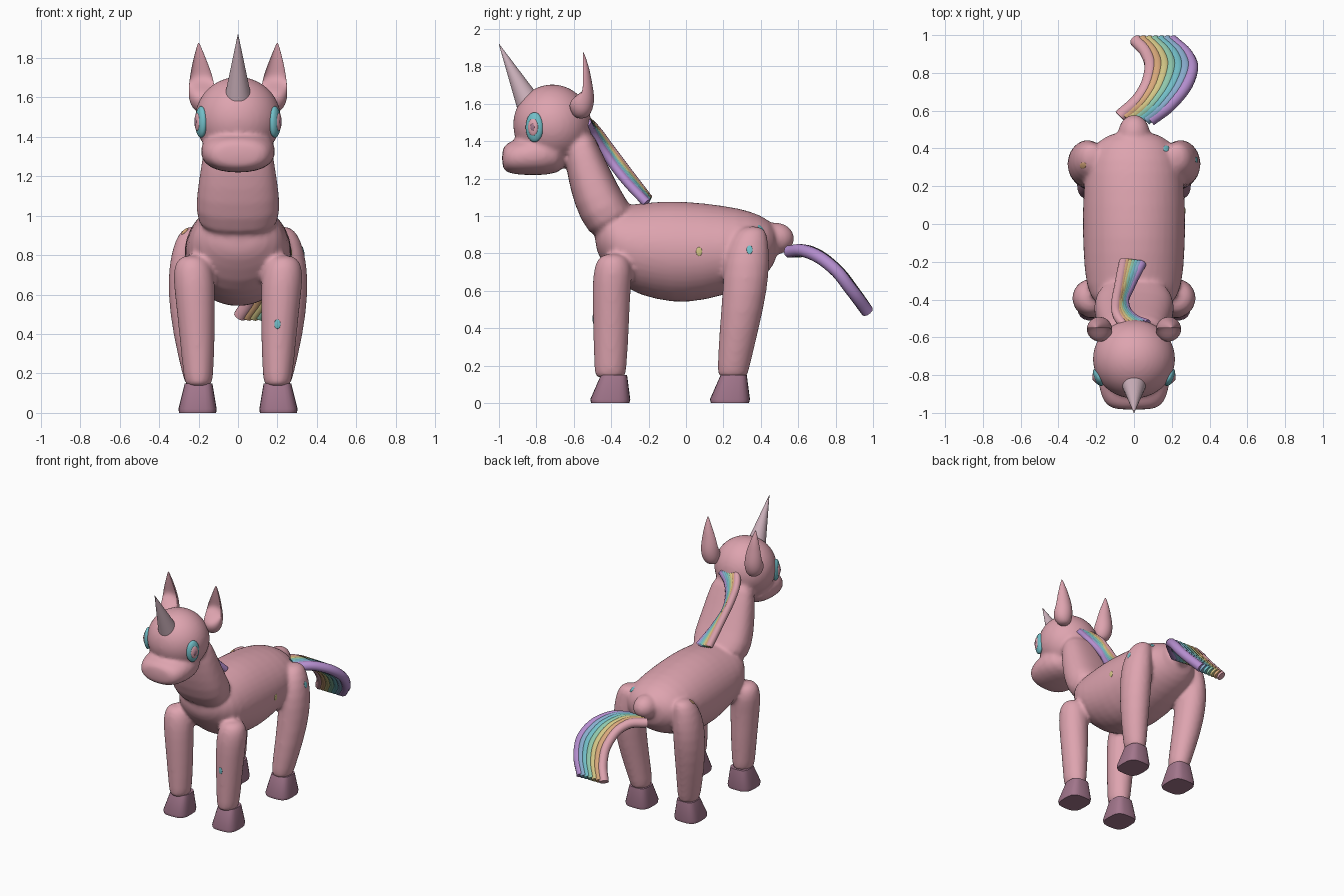
import bpy, bmesh
from math import sin, cos, pi, radians
from mathutils import Vector, Matrix

if "Cube" in bpy.data.objects:
    bpy.data.objects.remove(bpy.data.objects["Cube"])


def material(name, rgb):
    m = bpy.data.materials.new(name)
    m.use_nodes = True
    m.diffuse_color = (*rgb, 1)
    m.node_tree.nodes["Principled BSDF"].inputs["Base Color"].default_value = (*rgb, 1)
    return m


PINK = material("pink", (.73, .37, .43))
MAUVE = material("hoof mauve", (.36, .18, .26))
PALE = material("pale horn", (.62, .45, .51))
ORANGE = material("orange", (.70, .40, .20))
YELLOW = material("yellow", (.66, .57, .24))
GREEN = material("green", (.28, .58, .42))
CYAN = material("cyan", (.17, .52, .58))
BLUE = material("blue", (.25, .42, .62))
PURPLE = material("purple", (.46, .27, .62))
RAINBOW = [PINK, ORANGE, YELLOW, GREEN, CYAN, BLUE, PURPLE]


def loft(bm, rings, power=2.0, n=20):
    """Skin closed superellipse rings given as (centre, half axis u, half axis v)."""
    e = 2 / power
    loops = []
    for c, u, v in rings:
        loop = []
        for i in range(n):
            a = 2 * pi * i / n
            s, t = [abs(f) ** e * (1 if f > 0 else -1) for f in (cos(a), sin(a))]
            loop.append(bm.verts.new(Vector(c) + Vector(u) * s + Vector(v) * t))
        loops.append(loop)
    for a, b in zip(loops, loops[1:]):
        for i in range(n):
            j = (i + 1) % n
            bm.faces.new((a[i], a[j], b[j], b[i]))
    bm.faces.new(loops[0][::-1])
    bm.faces.new(loops[-1])
    return [v for loop in loops for v in loop]


def along_y(rows):
    return [((0, y, z), (w, 0, 0), (0, 0, h)) for y, z, w, h in rows]


def along_z(rows, side=1):
    return [((side * x, y, z), (rx, 0, 0), (0, ry, 0)) for z, x, y, rx, ry in rows]


def ball(bm, centre, size, turn=None):
    m = Matrix.Translation(centre) @ (turn or Matrix()) @ Matrix.Diagonal((*size, 1))
    bmesh.ops.create_uvsphere(bm, u_segments=24, v_segments=14, radius=1, matrix=m)


def finish(name, bm, mat, subdiv=0, angle=180):
    bmesh.ops.recalc_face_normals(bm, faces=bm.faces[:])
    me = bpy.data.meshes.new(name)
    bm.to_mesh(me)
    bm.free()
    me.materials.append(mat)
    ob = bpy.data.objects.new(name, me)
    bpy.context.collection.objects.link(ob)
    bpy.ops.object.select_all(action='DESELECT')
    ob.select_set(True)
    bpy.context.view_layer.objects.active = ob
    bpy.ops.object.shade_smooth_by_angle(angle=radians(angle))
    if subdiv:
        ob.modifiers.new("Subdivision", 'SUBSURF').levels = subdiv
        ob.modifiers["Subdivision"].render_levels = subdiv
    return ob


# Body: torso, neck, head, muzzle, tail stub and legs fused into one soft skin
bm = bmesh.new()
loft(bm, along_y([(-.49, .89, .10, .07), (-.43, .89, .21, .16), (-.33, .83, .26, .23),
                  (-.15, .815, .272, .268), (0, .805, .277, .278), (.2, .815, .272, .245),
                  (.35, .83, .25, .20), (.45, .84, .19, .14), (.49, .85, .09, .07)]))
neck = [((-.47, .84), (-.25, 1.0), .20), ((-.57, .98), (-.33, 1.1), .22),
        ((-.62, 1.14), (-.39, 1.22), .20), ((-.645, 1.28), (-.45, 1.34), .18),
        ((-.66, 1.42), (-.52, 1.5), .15)]
loft(bm, [((0, (f[0] + b[0]) / 2, (f[1] + b[1]) / 2), (w, 0, 0),
           (0, (b[0] - f[0]) / 2, (b[1] - f[1]) / 2)) for f, b, w in neck], 2.5)
ball(bm, (0, -.715, 1.49), (.222, .213, .215))
loft(bm, along_y([(-.985, 1.31, .10, .05), (-.96, 1.31, .155, .082), (-.88, 1.32, .19, .102),
                  (-.75, 1.33, .195, .115), (-.63, 1.34, .15, .1)]), 2.3)
ball(bm, (0, .48, .88), (.085, .10, .085))
FRONT_LEG = [(.13, .2, -.405, .065, .08), (.16, .2, -.405, .075, .087), (.4, .207, -.4, .092, .097),
             (.6, .218, -.4, .103, .103), (.7, .225, -.39, .107, .107),
             (.77, .23, -.39, .088, .088), (.8, .23, -.39, .045, .045)]
REAR_LEG = [(.13, .2, .25, .065, .08), (.17, .2, .25, .077, .085), (.4, .235, .285, .097, .107),
            (.6, .25, .315, .107, .12), (.75, .25, .325, .102, .125),
            (.88, .235, .34, .087, .1), (.95, .22, .36, .05, .06)]
for side in (1, -1):
    loft(bm, along_z(FRONT_LEG, side))
    loft(bm, along_z(REAR_LEG, side))
body = finish("body", bm, PINK, 1)
remesh = body.modifiers.new("Fuse", 'REMESH')
remesh.mode = 'VOXEL'
remesh.voxel_size = .013
remesh.use_smooth_shade = True
smooth = body.modifiers.new("Soften", 'SMOOTH')
smooth.factor = .5
smooth.iterations = 7

for side, label in ((1, "left"), (-1, "right")):
    # Hooves: flared blocks with rounded corners
    for part, y in (("front", -.405), ("rear", .235)):
        bm = bmesh.new()
        loft(bm, along_z([(0, .205, y, .094, .102), (.02, .205, y, .097, .107),
                          (.15, .2, y + .02, .07, .07)], side), 3.2, 24)
        finish(f"{part}_hoof_{label}", bm, MAUVE, 0, 40)

    # Ears: teardrops scooped hollow at the front
    bm = bmesh.new()
    ear = loft(bm, along_z([(1.52, .175, -.56, .03, .03), (1.56, .18, -.56, .064, .06),
                            (1.62, .183, -.56, .07, .072), (1.68, .185, -.555, .063, .06),
                            (1.73, .188, -.555, .052, .05), (1.79, .194, -.55, .034, .034),
                            (1.88, .2, -.55, .003, .003)], side))
    for v in ear:
        if v.co.z > 1.65:
            v.co.y += 1.5 * max(0, -.555 - v.co.y)
    finish(f"ear_{label}", bm, PINK, 2)

    # Eyes: thin domes layered on the side of the head
    turn = Matrix.Rotation(side * radians(-22), 4, 'Z')
    out = turn @ Vector((side, 0, 0))
    spot = Vector((side * .187, -.81, 1.475))
    for part, mat, size, lift in (("eye", CYAN, (.027, .05, .08), 0),
                                  ("iris", PINK, (.012, .029, .046), .02),
                                  ("pupil", MAUVE, (.006, .012, .02), .029)):
        bm = bmesh.new()
        ball(bm, spot + out * lift, size, turn)
        finish(f"{part}_{label}", bm, mat)

# Horn: forward-leaning cone
bm = bmesh.new()
base, tip = Vector((0, -.845, 1.61)), Vector((0, -1, 1.92))
axis = (tip - base).normalized()
across = axis.cross(Vector((1, 0, 0)))
loft(bm, [(base, (.066, 0, 0), across * .066), (tip, (.001, 0, 0), across * .001)], 2, 28)
finish("horn", bm, PALE, 0, 60)


# Mane and tail: strands blended between the first and last path
def hair(name, first, last, radius):
    for k, mat in enumerate(RAINBOW):
        t = k / (len(RAINBOW) - 1)
        cu = bpy.data.curves.new(f"{name}_{mat.name}", 'CURVE')
        cu.dimensions = '3D'
        cu.bevel_depth = radius
        cu.bevel_resolution = 3
        cu.resolution_u = 6
        cu.use_fill_caps = True
        sp = cu.splines.new('BEZIER')
        sp.bezier_points.add(len(first) - 1)
        for p, a, b in zip(sp.bezier_points, first, last):
            p.co = Vector(a).lerp(Vector(b), t)
            p.handle_left_type = p.handle_right_type = 'AUTO'
        cu.materials.append(mat)
        bpy.context.collection.objects.link(bpy.data.objects.new(cu.name, cu))


hair("mane",
     [(-.05, -.54, 1.52), (-.09, -.48, 1.46), (-.095, -.42, 1.38), (-.08, -.33, 1.26), (-.055, -.2, 1.09)],
     [(.07, -.53, 1.5), (.0, -.5, 1.44), (-.05, -.42, 1.32), (-.02, -.33, 1.2), (.04, -.21, 1.07)], .025)
hair("tail",
     [(-.075, .57, .81), (.03, .67, .805), (.085, .8, .715), (.07, .9, .59), (.01, .97, .49)],
     [(.085, .55, .81), (.2, .64, .812), (.3, .79, .72), (.29, .88, .61), (.2, .97, .49)], .034)

# Coat flecks: thin plates laid on the skin
depsgraph = bpy.context.evaluated_depsgraph_get()
skin = body.evaluated_get(depsgraph)
for k, (mat, start, aim) in enumerate([(CYAN, (.2, -2, .45), (0, 1, 0)), (ORANGE, (-.27, .31, 3), (0, 0, -1)),
                                       (CYAN, (.17, .4, 3), (0, 0, -1)), (CYAN, (2, .34, .82), (-1, 0, 0)),
                                       (YELLOW, (2, .07, .81), (-1, 0, 0))]):
    hit, place, normal, _ = skin.ray_cast(Vector(start), Vector(aim))
    if hit:
        bm = bmesh.new()
        ball(bm, place, (.016, .024, .004), normal.to_track_quat('Z', 'Y').to_matrix().to_4x4())
        finish(f"coat_fleck_{k + 1}", bm, mat)
